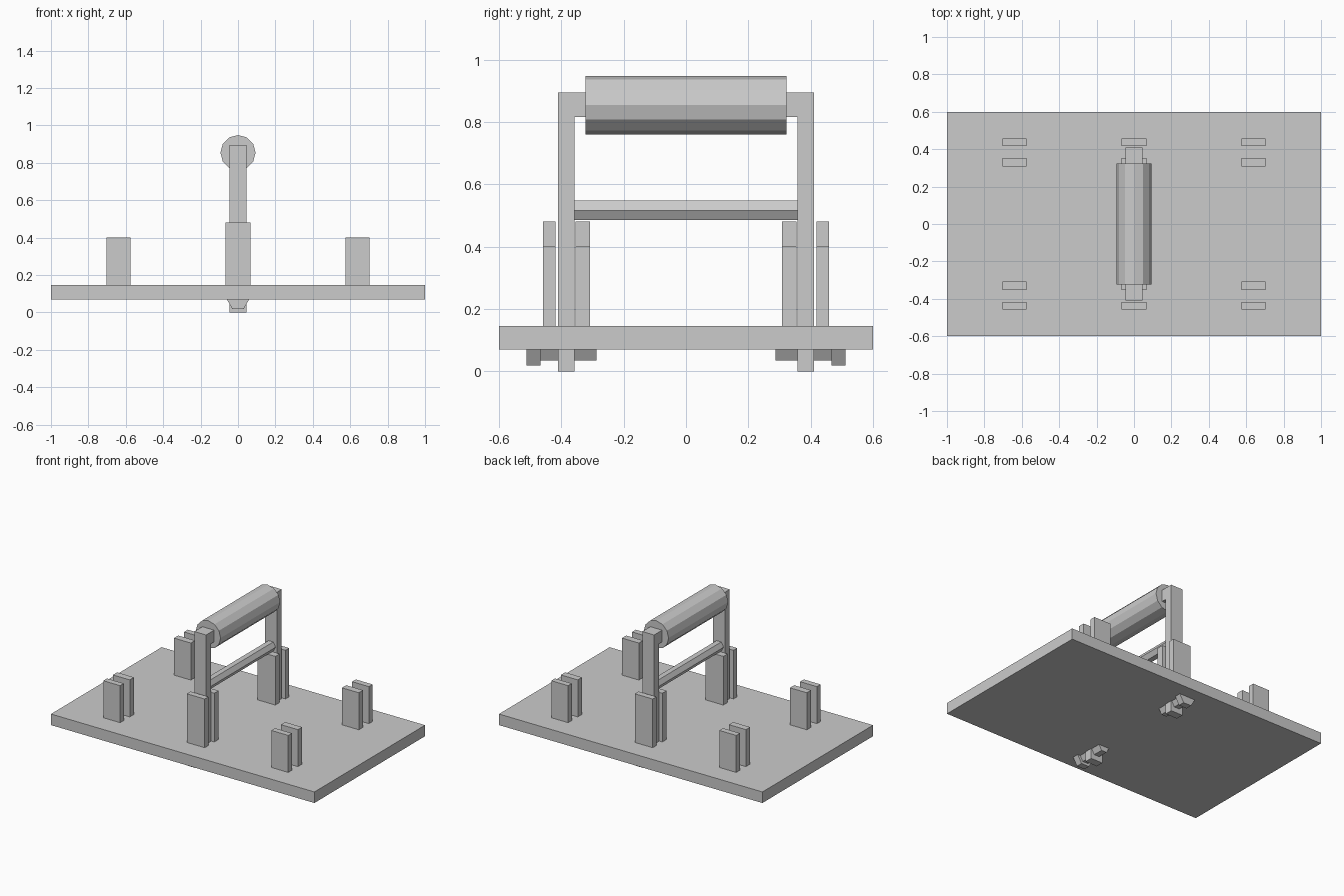
import bpy, bmesh, math

if "Cube" in bpy.data.objects:
    bpy.data.objects.remove(bpy.data.objects["Cube"])


def add_mesh(name, bm):
    bmesh.ops.recalc_face_normals(bm, faces=bm.faces)
    mesh = bpy.data.meshes.new(name)
    bm.to_mesh(mesh)
    bm.free()
    ob = bpy.data.objects.new(name, mesh)
    bpy.context.collection.objects.link(ob)
    return ob


def box(name, x, y, z):
    """Box from (min, max) ranges."""
    bm = bmesh.new()
    bmesh.ops.create_cube(bm, size=1)
    for v in bm.verts:
        v.co = [r[0] if c < 0 else r[1] for c, r in zip(v.co, (x, y, z))]
    return add_mesh(name, bm)


def prism_y(name, sides, radius, y0, y1, z):
    """Regular prism along y with a corner pointing to +x."""
    bm = bmesh.new()
    ring = [bm.verts.new((radius * math.cos(a), y0, z + radius * math.sin(a)))
            for a in (2 * math.pi * i / sides for i in range(sides))]
    face = bm.faces.new(ring)
    ext = bmesh.ops.extrude_face_region(bm, geom=[face], use_keep_orig=True)
    for v in ext["geom"]:
        if isinstance(v, bmesh.types.BMVert):
            v.co.y = y1
    return add_mesh(name, bm)


# Base plate
box("base_plate", (-1, 1), (-0.6, 0.6), (0.07, 0.146))

# Paired upright lugs: tall in the middle, short at both ends
for side in (-1, 1):
    for x, half, top in ((-0.638, 0.064, 0.4), (0, 0.068, 0.48), (0.638, 0.064, 0.4)):
        for lo, hi in ((0.308, 0.354), (0.418, 0.458)):
            box("lug", (x - half, x + half), sorted((side * lo, side * hi)), (0.14, top))

# Handle frame: U-shaped profile in the yz plane, extruded along x
profile = [(0.41, 0), (0.41, 0.895), (-0.41, 0.895), (-0.41, 0),
           (-0.357, 0), (-0.357, 0.815), (0.357, 0.815), (0.357, 0)]
bm = bmesh.new()
face = bm.faces.new([bm.verts.new((-0.045, y, z)) for y, z in profile])
ext = bmesh.ops.extrude_face_region(bm, geom=[face], use_keep_orig=True)
for v in ext["geom"]:
    if isinstance(v, bmesh.types.BMVert):
        v.co.x = 0.045
add_mesh("handle_frame", bm)

# Hand grip and crossbar
prism_y("hand_grip", 12, 0.094, -0.323, 0.323, 0.854)
prism_y("crossbar", 6, 0.036, -0.36, 0.36, 0.516)

# Pivot bolts under the plate
for side in (-1, 1):
    prism_y("bolt_shaft", 6, 0.04, side * 0.287, side * 0.48, 0.07)
    prism_y("bolt_head", 6, 0.06, side * 0.467, side * 0.511, 0.07)
